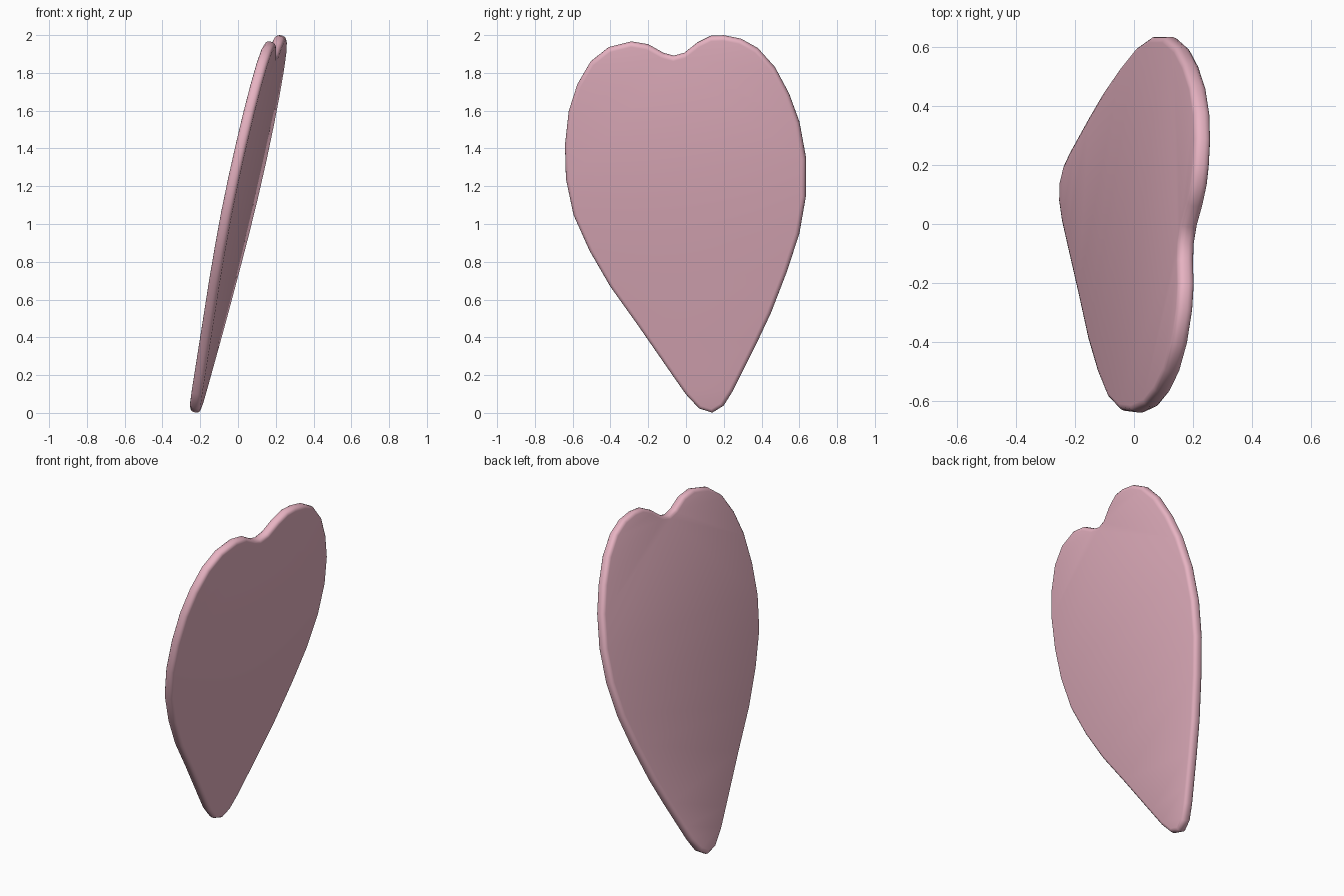
import bpy, bmesh
from mathutils import Vector

if "Cube" in bpy.data.objects:
    bpy.data.objects.remove(bpy.data.objects["Cube"])

THICK = 0.058
NORMAL = Vector((1, -0.10, -0.2275)).normalized()

# heart-shaped petal outline as (y, z), clockwise from the tip
OUTLINE = [(0.14, 0.003), (0.07, 0.025), (0.0, 0.10), (-0.07, 0.20), (-0.25, 0.46),
           (-0.40, 0.67), (-0.51, 0.86), (-0.595, 1.05), (-0.635, 1.24), (-0.64, 1.42),
           (-0.62, 1.60), (-0.575, 1.74), (-0.505, 1.86), (-0.41, 1.935), (-0.29, 1.965),
           (-0.20, 1.95), (-0.12, 1.905), (-0.065, 1.89), (-0.01, 1.905), (0.06, 1.96),
           (0.13, 1.995), (0.20, 1.998), (0.29, 1.98), (0.38, 1.93), (0.47, 1.83),
           (0.545, 1.69), (0.60, 1.54), (0.635, 1.35), (0.635, 1.15), (0.60, 0.95),
           (0.535, 0.75), (0.45, 0.53), (0.37, 0.36), (0.29, 0.20), (0.25, 0.12), (0.20, 0.04)]


def on_plane(y, z):
    """Point on the leaning plane of the petal."""
    return Vector((-0.23 + 0.2275 * z + 0.10 * (y - 0.14), y, z))


# petal slab: one outline face, thickened along the plane normal
bm = bmesh.new()
verts = [bm.verts.new(on_plane(y, z) - NORMAL * THICK / 2) for y, z in OUTLINE]
face = bm.faces.new(verts)
ext = bmesh.ops.extrude_face_region(bm, geom=[face], use_keep_orig=True)
top = [g for g in ext["geom"] if isinstance(g, bmesh.types.BMVert)]
bmesh.ops.translate(bm, verts=top, vec=NORMAL * THICK)
bmesh.ops.recalc_face_normals(bm, faces=bm.faces)

# rounded rim on both faces
rim = [e for e in bm.edges if any(len(f.verts) > 4 for f in e.link_faces)]
bmesh.ops.bevel(bm, geom=rim, offset=0.022, segments=3, profile=0.5, affect='EDGES')
bmesh.ops.triangulate(bm, faces=[f for f in bm.faces if len(f.verts) > 4])
bmesh.ops.recalc_face_normals(bm, faces=bm.faces)

mesh = bpy.data.meshes.new("petal")
bm.to_mesh(mesh)
bm.free()
petal = bpy.data.objects.new("petal", mesh)
bpy.context.collection.objects.link(petal)

for p in mesh.polygons:
    p.use_smooth = True

# pink colour
pink = bpy.data.materials.new("petal_pink")
pink.diffuse_color = (0.80, 0.45, 0.54, 1)
pink.use_nodes = True
pink.node_tree.nodes["Principled BSDF"].inputs["Base Color"].default_value = pink.diffuse_color
mesh.materials.append(pink)
